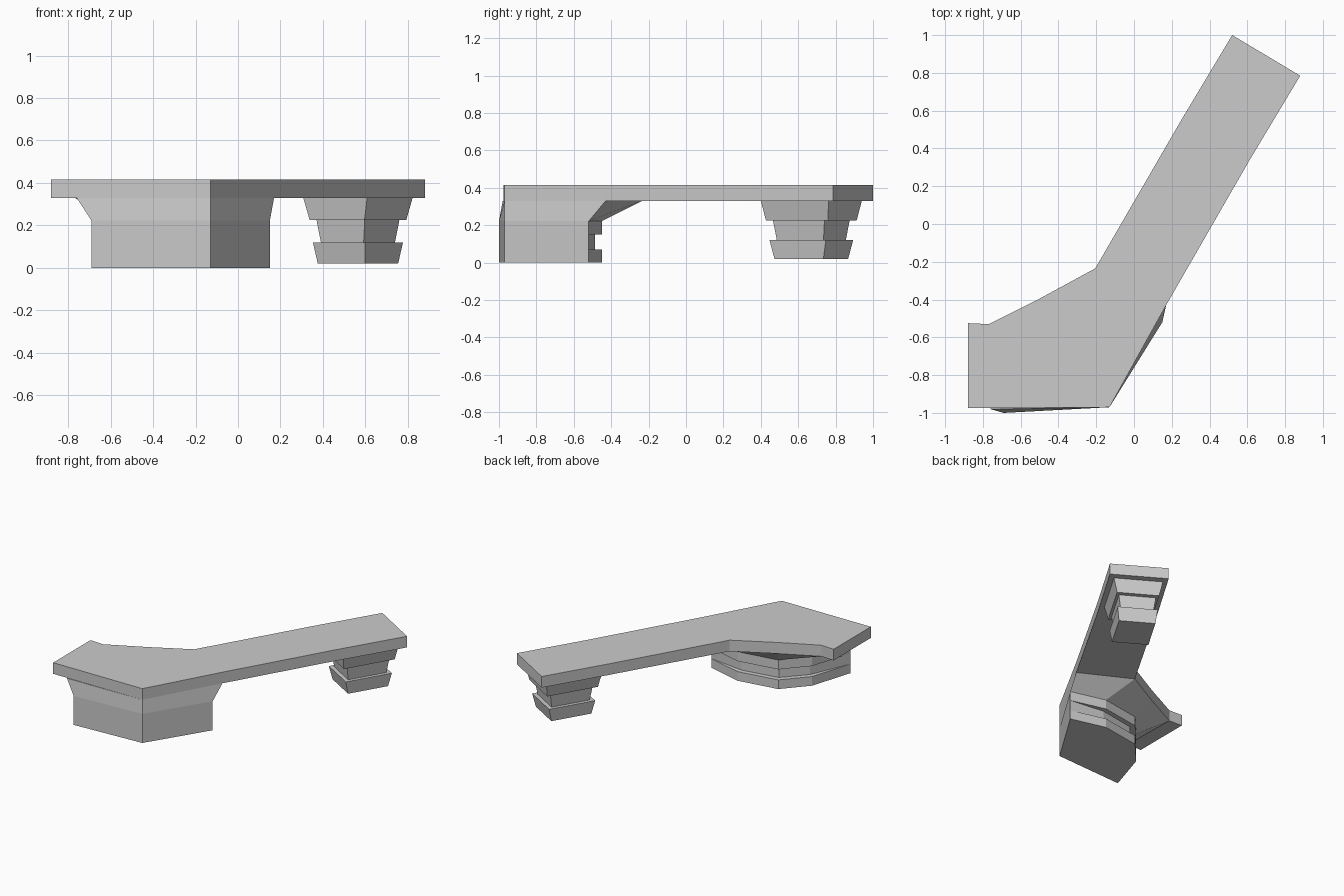
import bpy, bmesh
from mathutils import Vector

if "Cube" in bpy.data.objects:
    bpy.data.objects.remove(bpy.data.objects["Cube"])


def loft(name, sections):
    """Skin a stack of (z, outline) sections and cap both ends."""
    bm = bmesh.new()
    rings = [[bm.verts.new((x, y, z)) for x, y in pts] for z, pts in sections]
    for low, high in zip(rings, rings[1:]):
        n = len(low)
        for i in range(n):
            j = (i + 1) % n
            bm.faces.new((low[i], low[j], high[j], high[i]))
    bm.faces.new(rings[0][::-1])
    bm.faces.new(rings[-1])
    bmesh.ops.remove_doubles(bm, verts=bm.verts, dist=0.0005)
    bmesh.ops.recalc_face_normals(bm, faces=bm.faces)
    mesh = bpy.data.meshes.new(name)
    bm.to_mesh(mesh)
    bm.free()
    obj = bpy.data.objects.new(name, mesh)
    bpy.context.collection.objects.link(obj)
    return obj


# Bent top slab
slab = [(-0.88, -0.975), (-0.13, -0.97), (0.17, -0.43), (0.61, 0.335), (0.88, 0.785),
        (0.52, 1.0), (0.25, 0.55), (-0.205, -0.235), (-0.50, -0.395),
        (-0.77, -0.53), (-0.88, -0.525)]
loft("top_slab", [(0.33, slab), (0.415, slab)])

# Corner pedestal: grooved on the rear sides, flaring up to the slab
foot = [(-0.69, -1.0), (-0.13, -0.97), (0.15, -0.52),
        (-0.12, -0.45), (-0.43, -0.50), (-0.59, -0.68)]
groove = foot[:3] + [(-0.13, -0.487), (-0.41, -0.535), (-0.56, -0.70)]
flare = [(-0.76, -0.98), (-0.13, -0.97), (0.17, -0.43),
         (-0.205, -0.235), (-0.50, -0.395), (-0.77, -0.53)]
loft("corner_pedestal", [(0, foot), (0.07, foot), (0.07, groove), (0.15, groove),
                         (0.15, foot), (0.222, foot), (0.33, flare)])

# Stepped tapered foot under the far end, turned to follow the arm
centre = Vector((0.565, 0.67))
along, across = Vector((0.51, 0.86)), Vector((-0.86, 0.51))


def rect(a, b):
    return [tuple(centre + along * a * s + across * b * t)
            for s, t in ((-1, -1), (1, -1), (1, 1), (-1, 1))]


loft("stepped_foot", [(0.02, rect(0.152, 0.13)), (0.12, rect(0.175, 0.143)),
                      (0.12, rect(0.145, 0.117)), (0.225, rect(0.16, 0.132)),
                      (0.225, rect(0.193, 0.15)), (0.33, rect(0.21, 0.175))])
